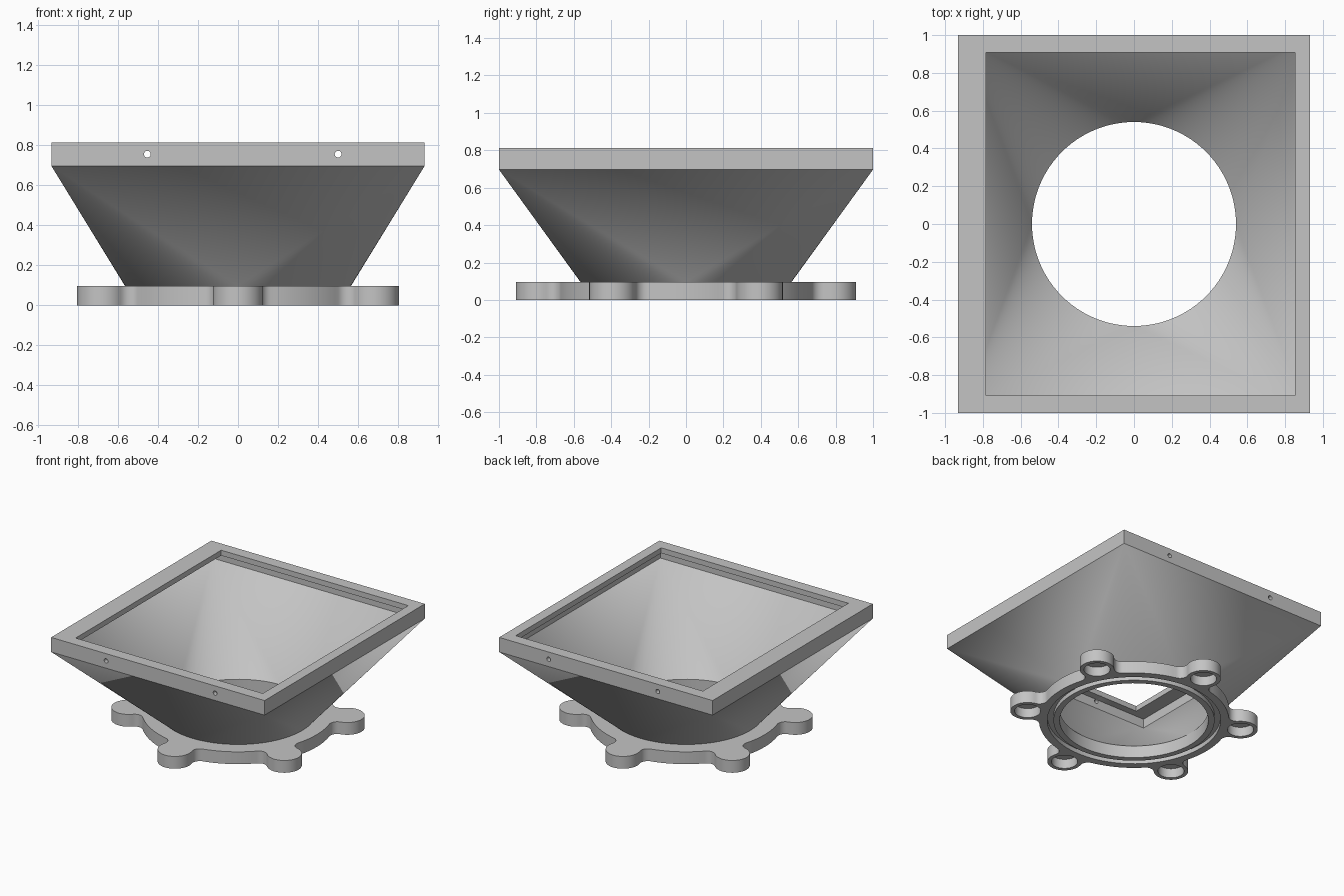
import bpy, bmesh
from math import cos, sin, pi, acos, atan2, radians
from mathutils import Matrix

cube = bpy.data.objects.get("Cube")
if cube:
    bpy.data.objects.remove(cube, do_unlink=True)

grey = bpy.data.materials.new("plain grey")
grey.use_nodes = True
COLOUR = (0.55, 0.55, 0.55, 1)
grey.diffuse_color = COLOUR
grey.node_tree.nodes["Principled BSDF"].inputs["Base Color"].default_value = COLOUR

BASE_Z, BORE = 0.097, 0.54       # flange thickness, throat radius
N = 96                           # sides of the throat circle


def finish(bm, name):
    bmesh.ops.recalc_face_normals(bm, faces=bm.faces)
    mesh = bpy.data.meshes.new(name)
    bm.to_mesh(mesh)
    bm.free()
    ob = bpy.data.objects.new(name, mesh)
    bpy.context.collection.objects.link(ob)
    mesh.materials.append(grey)
    return ob


def loop(bm, points, z):
    return [bm.verts.new((x, y, z)) for x, y in points]


def circle(r, n=N):
    return [(r * cos(2 * pi * i / n), r * sin(2 * pi * i / n)) for i in range(n)]


def rect(x0, x1, y):
    return [(x1, y), (x0, y), (x0, -y), (x1, -y)]


def bridge(bm, a, b):
    n = len(a)
    for i in range(n):
        j = (i + 1) % n
        bm.faces.new((a[i], a[j], b[j], b[i]))


def loft(bm, corners, ring):
    """Square-to-round: a cone fan at each corner, a flat triangle per side."""
    q = len(ring) // 4
    for k in range(4):
        for i in range(k * q, (k + 1) * q):
            bm.faces.new((corners[k], ring[i], ring[(i + 1) % len(ring)]))
        bm.faces.new((corners[k - 1], corners[k], ring[k * q]))


def cylinder(name, r, depth, matrix, segments=48):
    bm = bmesh.new()
    bmesh.ops.create_cone(bm, cap_ends=True, segments=segments, radius1=r,
                          radius2=r, depth=depth, matrix=matrix)
    return finish(bm, name)


def cut(target, cutters):
    for c in cutters:
        c.hide_render = True
        mod = target.modifiers.new("cut", 'BOOLEAN')
        mod.operation, mod.solver, mod.object = 'DIFFERENCE', 'EXACT', c
        bpy.context.view_layer.objects.active = target
        bpy.ops.object.modifier_apply(modifier=mod.name)
        bpy.data.objects.remove(c, do_unlink=True)


# Hopper: outer funnel, rim, overhanging lip, slot under the lip, inner funnel
RIM_Z, TOP_Z, LIP_Z = 0.697, 0.812, 0.77
bm = bmesh.new()
sections = [(rect(-0.933, 0.933, 1.0), RIM_Z), (rect(-0.933, 0.933, 1.0), TOP_Z),
            (rect(-0.783, 0.853, 0.908), TOP_Z), (rect(-0.783, 0.853, 0.908), LIP_Z),
            (rect(-0.9, 0.9, 0.965), LIP_Z), (rect(-0.9, 0.9, 0.965), RIM_Z)]
loops = [loop(bm, p, z) for p, z in sections]
for a, b in zip(loops, loops[1:]):
    bridge(bm, a, b)
outer, inner = loop(bm, circle(0.565), BASE_Z), loop(bm, circle(BORE), BASE_Z)
loft(bm, loops[0], outer)
loft(bm, loops[-1], inner)
bridge(bm, outer, inner)
hopper = finish(bm, "hopper")

# Screw holes through the front and back of the rim
turn = Matrix.Rotation(pi / 2, 4, 'X')
cut(hopper, [cylinder("hole_cutter", 0.017, 2.4, Matrix.Translation((x, 0, 0.755)) @ turn, 20)
             for x in (-0.453, 0.5)])

# Flange outline: a disc with six round ears blended in by fillets
R, EAR_D, EAR_R, FILLET = 0.69, 0.785, 0.125, 0.06


def arc(cx, cy, r, a0, a1, n):
    return [(cx + r * cos(a0 + (a1 - a0) * i / n), cy + r * sin(a0 + (a1 - a0) * i / n))
            for i in range(n + 1)]


far, near = R + FILLET, EAR_R + FILLET
half = acos((far ** 2 + EAR_D ** 2 - near ** 2) / (2 * far * EAR_D))
fx, fy = far * cos(half), far * sin(half)
tip = atan2(fy, fx - EAR_D)                  # ear to fillet direction
upper = arc(EAR_D, 0, EAR_R, 0, tip, 14)
upper += arc(fx, fy, FILLET, tip - pi, half - pi, 8)[1:]
upper += arc(0, 0, R, half, pi / 6, 8)[1:]
sector = [(x, -y) for x, y in reversed(upper[1:])][1:] + upper
outline = []
for k in range(6):
    a = radians(30 + 60 * k)
    outline += [(x * cos(a) - y * sin(a), x * sin(a) + y * cos(a)) for x, y in sector]

bm = bmesh.new()
low, high = loop(bm, outline, 0), loop(bm, outline, BASE_Z)
bridge(bm, low, high)
bm.faces.new(low)
bm.faces.new(high)
flange = finish(bm, "mounting_flange")

# Throat bore, seal groove and a blind pocket under every ear
bm = bmesh.new()
ring = [loop(bm, circle(r), z) for r, z in
        ((0.585, -0.05), (0.63, -0.05), (0.63, 0.035), (0.585, 0.035))]
for i in range(4):
    bridge(bm, ring[i - 1], ring[i])
cutters = [finish(bm, "groove_cutter"),
           cylinder("bore_cutter", BORE, 1, Matrix.Rotation(0, 4, 'Z'), N)]
for k in range(6):
    a = radians(30 + 60 * k)
    spot = Matrix.Translation((EAR_D * cos(a), EAR_D * sin(a), 0))
    cutters.append(cylinder("pocket_cutter", 0.095, 0.15, spot, 40))
cut(flange, cutters)

# Smooth shading with crisp edges
for ob in bpy.context.view_layer.objects:
    ob.select_set(ob in (hopper, flange))
bpy.context.view_layer.objects.active = hopper
bpy.ops.object.shade_smooth_by_angle(angle=radians(30))
